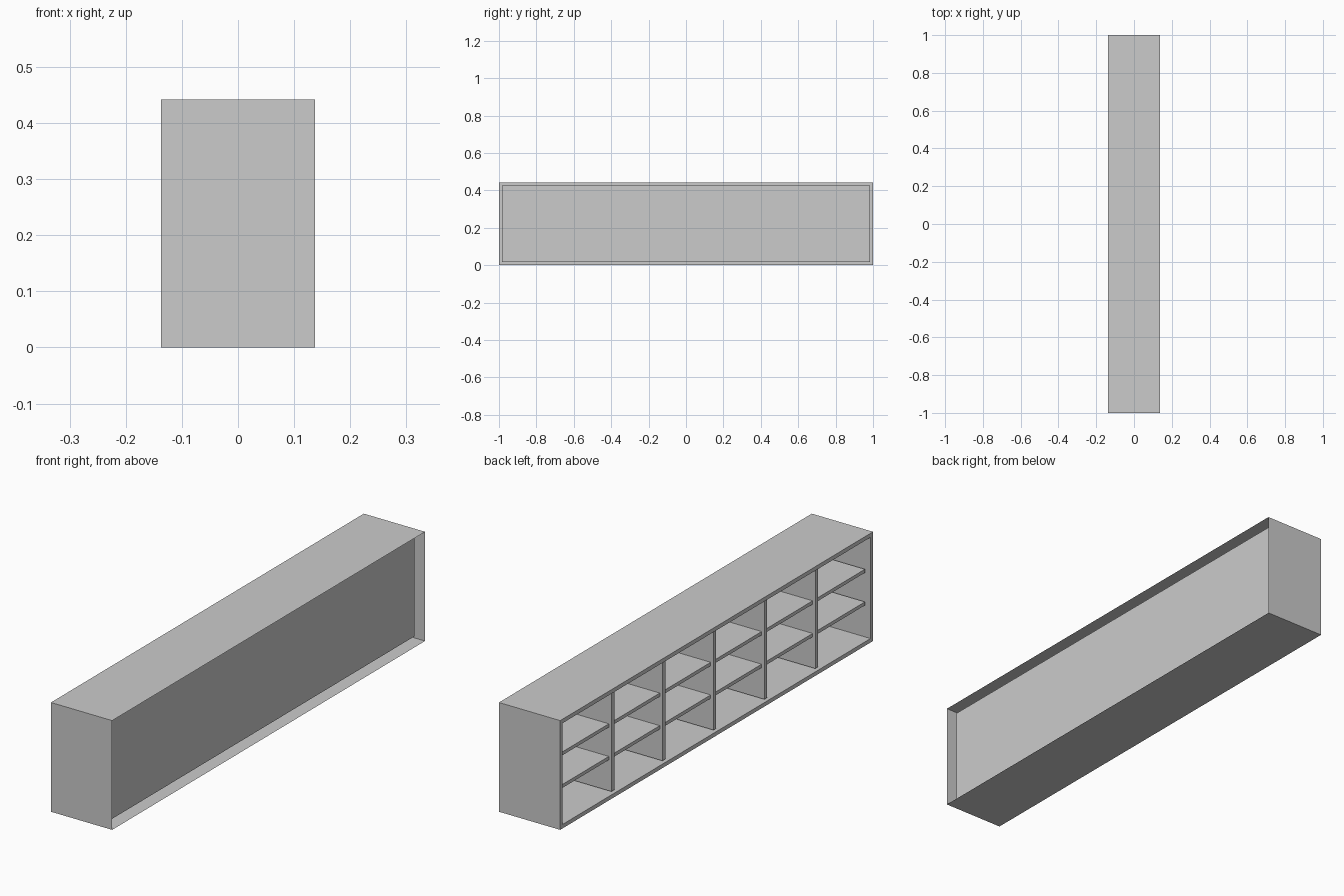
import bpy, bmesh

if "Cube" in bpy.data.objects:
    bpy.data.objects.remove(bpy.data.objects["Cube"])

W, L, H = 0.274, 2.0, 0.442     # depth (x), length (y), height (z)
RIM = 0.023                     # frame width around the open side
FRONT = -W / 2                  # open side faces -x
BACK = 0.102                    # inner back panel position
COLS, ROWS = 6, 3


def finish(bm, name):
    mesh = bpy.data.meshes.new(name)
    bm.to_mesh(mesh)
    bm.free()
    obj = bpy.data.objects.new(name, mesh)
    bpy.context.collection.objects.link(obj)
    return obj


def scaled_cube(lo, hi):
    bm = bmesh.new()
    bmesh.ops.create_cube(bm, size=1)
    for v in bm.verts:
        for i in range(3):
            v.co[i] = hi[i] if v.co[i] > 0 else lo[i]
    return bm


def box(name, lo, hi):
    return finish(scaled_cube(lo, hi), name)


# Cabinet shell: rear face left open, open side inset and pushed inwards
bm = scaled_cube((FRONT, -L / 2, 0), (W / 2, L / 2, H))
bm.normal_update()
rear = [f for f in bm.faces if f.normal.x > 0.9]
bmesh.ops.delete(bm, geom=rear, context='FACES_ONLY')
opening = next(f for f in bm.faces if f.normal.x < -0.9)
bmesh.ops.inset_individual(bm, faces=[opening], thickness=RIM, depth=0)
panel = bmesh.ops.extrude_discrete_faces(bm, faces=[opening])["faces"][0]
for v in panel.verts:
    v.co.x = BACK
bm.normal_update()
finish(bm, "cabinet_shell")

# Upright dividers, set slightly back from the frame
y0, z0, z1 = -L / 2 + RIM, RIM, H - RIM
col = (L - 2 * RIM) / COLS
row = (z1 - z0) / ROWS
half = 0.009
for i in range(1, COLS):
    y = y0 + i * col
    box(f"divider_{i}", (FRONT + 0.008, y - half, z0), (BACK, y + half, z1))

# Shelves in every column, set further back
for i in range(COLS):
    ya = y0 + i * col + (half if i > 0 else 0)
    yb = y0 + (i + 1) * col - (half if i < COLS - 1 else 0)
    for j in range(1, ROWS):
        z = z0 + j * row
        box(f"shelf_{i + 1}_{j}", (FRONT + 0.02, ya, z - 0.007), (BACK, yb, z + 0.007))
